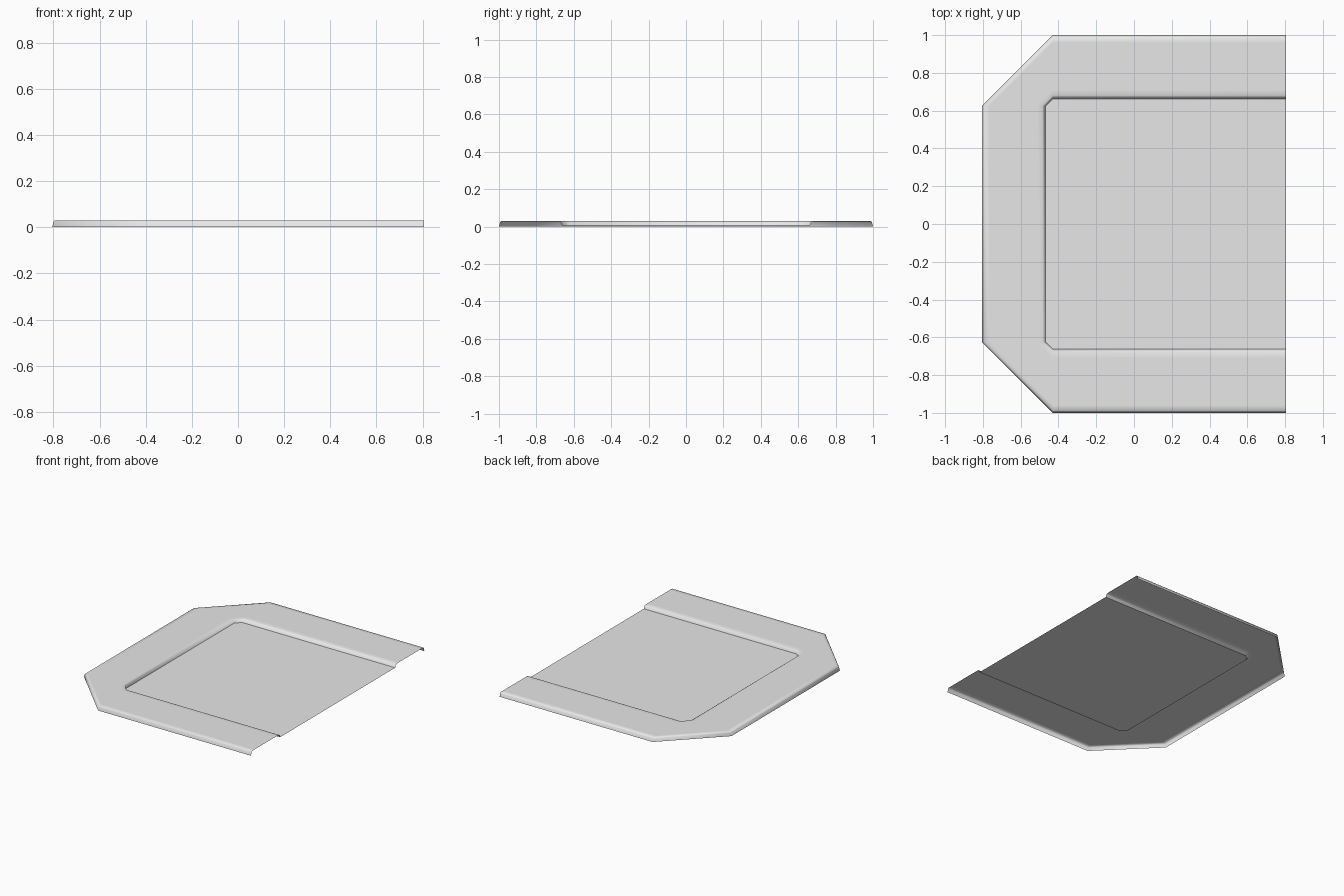
import bpy
import bmesh

cube = bpy.data.objects.get("Cube")
if cube:
    bpy.data.objects.remove(cube, do_unlink=True)

# Single pale grey material
grey = bpy.data.materials.new("pale grey")
grey.use_nodes = True
colour = (0.8, 0.8, 0.8, 1)
grey.diffuse_color = colour
grey.node_tree.nodes["Principled BSDF"].inputs["Base Color"].default_value = colour

OPEN_X = 0.805      # straight open edge
CORNER_X = -0.43    # where the chamfers begin
CORNER_Y = 0.625    # where the chamfers end
TOP = 0.03
FLOOR = 0.007


def outline(d):
    """Open chamfered path, pushed outwards by d."""
    half = [(OPEN_X, -CORNER_Y - d), (CORNER_X, -CORNER_Y - d),
            (CORNER_X - d, -CORNER_Y)]
    return half + [(x, -y) for x, y in reversed(half)]


def finish(name, bm, smooth):
    mesh = bpy.data.meshes.new(name)
    for face in bm.faces:
        face.smooth = smooth
    bm.to_mesh(mesh)
    bm.free()
    mesh.materials.append(grey)
    obj = bpy.data.objects.new(name, mesh)
    bpy.context.collection.objects.link(obj)


def band(name, profile, smooth):
    """Sweep an outside-to-inside profile of (offset, z) along the outline."""
    bm = bmesh.new()
    rows = [[bm.verts.new((x, y, z)) for x, y in outline(d)]
            for d, z in profile]
    for outer, inner in zip(rows, rows[1:]):
        for i in range(len(outer) - 1):
            bm.faces.new((inner[i], inner[i + 1], outer[i + 1], outer[i]))
    finish(name, bm, smooth)


# Turned-down outer rim
band("outer_rim", [(0.375, 0), (0.369, 0.024), (0.363, TOP), (0.335, TOP)], True)

# Flat raised border
band("raised_border", [(0.335, TOP), (0.085, TOP)], False)

# Rounded step down to the recess
band("inner_step", [(0.085, TOP), (0.055, TOP), (0.046, 0.025),
                    (0.038, FLOOR)], True)

# Recessed centre panel
bm = bmesh.new()
bm.faces.new([bm.verts.new((x, y, FLOOR)) for x, y in reversed(outline(0.038))])
finish("recessed_panel", bm, False)
